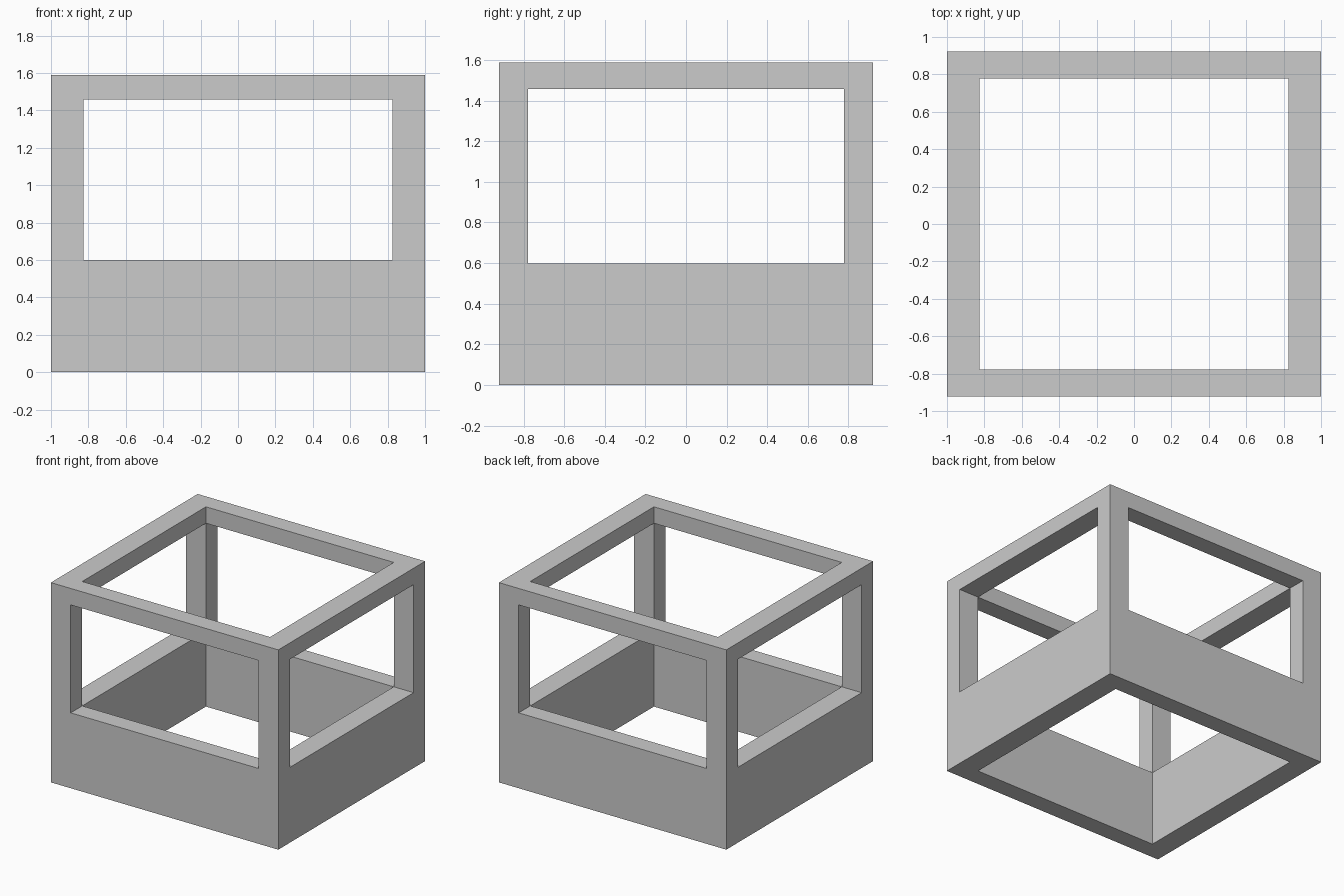
import bpy, bmesh, math
from mathutils import Vector

if "Cube" in bpy.data.objects:
    bpy.data.objects.remove(bpy.data.objects["Cube"])

# Grid lines: outer face, inner face, inner face, outer face
XS = (-1.0, -0.826, 0.826, 1.0)
YS = (-0.922, -0.777, 0.777, 0.922)
ZS = (0.0, 0.599, 1.457, 1.588)


def solid(i, j, k):
    """Corner posts run full height; walls and top rails fill the sides."""
    if not all(0 <= n <= 2 for n in (i, j, k)):
        return False
    in_x, in_y = i != 1, j != 1
    return (in_x and in_y) if k == 1 else (in_x or in_y)


def corner(i, j, k):
    return Vector((XS[i], YS[j], ZS[k]))


# Open box frame: low walls, four posts, top rim, as one watertight skin
bm = bmesh.new()
for n in range(27):
    cell = (n % 3, n // 3 % 3, n // 9)
    if not solid(*cell):
        continue
    for axis in range(3):
        u, v = (axis + 1) % 3, (axis + 2) % 3
        for side in (0, 1):
            nb = list(cell)
            nb[axis] += 2 * side - 1
            if solid(*nb):
                continue
            verts = []
            for du, dv in ((0, 0), (1, 0), (1, 1), (0, 1)):
                c = list(cell)
                c[axis] += side
                c[u] += du
                c[v] += dv
                verts.append(bm.verts.new(corner(*c)))
            bm.faces.new(verts if side else verts[::-1])

bmesh.ops.remove_doubles(bm, verts=bm.verts, dist=1e-4)
bmesh.ops.recalc_face_normals(bm, faces=bm.faces)

mesh = bpy.data.meshes.new("box_frame")
bm.to_mesh(mesh)
bm.free()
bpy.context.collection.objects.link(bpy.data.objects.new("box_frame", mesh))
